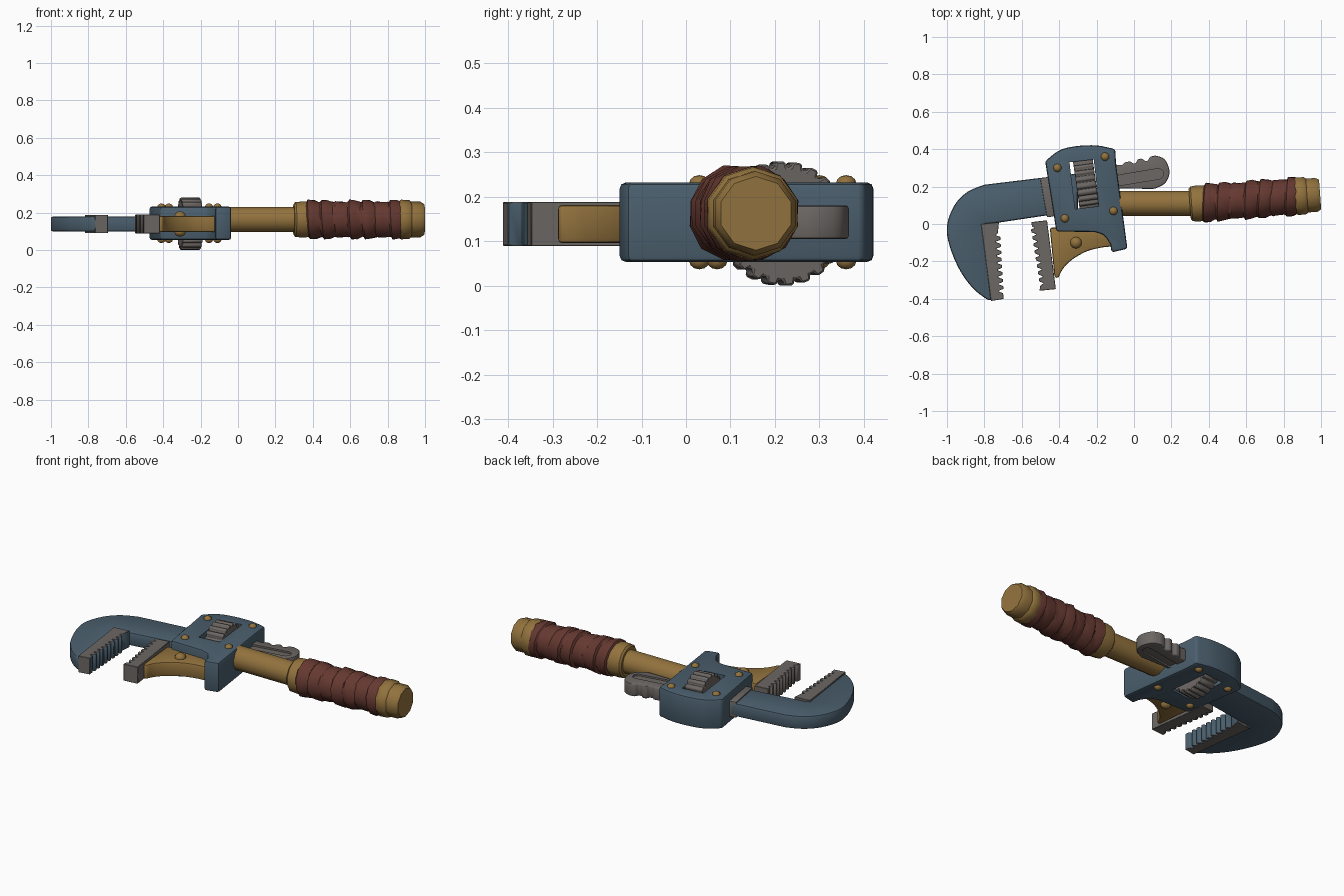
import bpy, bmesh, math
from mathutils import Vector, Matrix

if "Cube" in bpy.data.objects:
    bpy.data.objects.remove(bpy.data.objects["Cube"])


def material(name, rgb):
    m = bpy.data.materials.new(name)
    m.use_nodes = True
    m.diffuse_color = (*rgb, 1)
    m.node_tree.nodes["Principled BSDF"].inputs["Base Color"].default_value = (*rgb, 1)
    return m


BLUE = material("blue steel", (0.07, 0.115, 0.155))
GOLD = material("brass", (0.29, 0.17, 0.048))
GREY = material("grey metal", (0.15, 0.135, 0.125))
GRIP = material("brown leather", (0.13, 0.04, 0.03))
MID = 0.139      # middle height of the flat parts
AXIS_Z = 0.163   # height of the handle axis
TILT = math.radians(8)


def activate(ob):
    bpy.ops.object.select_all(action='DESELECT')
    ob.select_set(True)
    bpy.context.view_layer.objects.active = ob


def smooth(ob):
    activate(ob)
    bpy.ops.object.shade_smooth_by_angle(angle=math.radians(40))


def to_object(name, bm, mat):
    bmesh.ops.recalc_face_normals(bm, faces=bm.faces)
    me = bpy.data.meshes.new(name)
    bm.to_mesh(me)
    bm.free()
    ob = bpy.data.objects.new(name, me)
    bpy.context.collection.objects.link(ob)
    if mat:
        me.materials.append(mat)
    return ob


def prism(name, pts, half, mat, bevel=0.0, mid=MID, segments=2):
    """Extruded outline, centred on height mid, with bevelled edges."""
    bm = bmesh.new()
    face = bm.faces.new([bm.verts.new((x, y, mid - half)) for x, y in pts])
    new = bmesh.ops.extrude_face_region(bm, geom=[face])["geom"]
    bmesh.ops.translate(bm, vec=(0, 0, 2 * half),
                        verts=[v for v in new if isinstance(v, bmesh.types.BMVert)])
    ob = to_object(name, bm, mat)
    if bevel:
        mod = ob.modifiers.new("bevel", 'BEVEL')
        mod.width, mod.segments = bevel, segments
        mod.limit_method, mod.angle_limit = 'ANGLE', math.radians(40)
        activate(ob)
        bpy.ops.object.modifier_apply(modifier="bevel")
    smooth(ob)
    return ob


def cut(ob, cutter):
    mod = ob.modifiers.new("cut", 'BOOLEAN')
    mod.operation, mod.solver, mod.object = 'DIFFERENCE', 'EXACT', cutter
    activate(ob)
    bpy.ops.object.modifier_apply(modifier="cut")
    bpy.data.objects.remove(cutter)
    smooth(ob)


def curve(pts, steps=4):
    """Smooth run through the given points."""
    p = [Vector(q) for q in [pts[0], *pts, pts[-1]]]
    out = []
    for a, b, c, d in zip(p, p[1:], p[2:], p[3:]):
        for i in range(steps):
            t = i / steps
            out.append(tuple(0.5 * (2 * b + (c - a) * t + (2*a - 5*b + 4*c - d) * t**2
                                    + (3*b - a - 3*c + d) * t**3)))
    return out + [tuple(pts[-1])]


def teeth(start, end, count, depth):
    """Saw edge between two points, pushed sideways in x."""
    a, b = Vector(start), Vector(end)
    out = []
    for i in range(count):
        for f, d in ((0.0, 0), (0.25, depth), (0.65, depth), (0.9, 0)):
            q = a.lerp(b, (i + f) / count)
            out.append((q.x + d, q.y))
    return out


def lathe(name, profile, mat, sides=12, slope=0.072, lean=0.0):
    """Turned part along the handle; profile holds (x, radius); lean skews the rings."""
    bm = bmesh.new()
    rings = []
    for k, (x, r) in enumerate(profile):
        ring = []
        for i in range(sides):
            a = math.tau * (i + 0.5) / sides
            wob = 1 + (0.03 * math.sin(3 * a + 2.3 * k) if lean else 0)
            px = x + lean * math.cos(a + 0.5) - slope * r * math.cos(a)
            y = 0.11 + slope * (x - 0.34) + r * wob * math.cos(a)
            ring.append(bm.verts.new((px, y, AXIS_Z + r * wob * math.sin(a))))
        rings.append(ring)
    for r0, r1 in zip(rings, rings[1:]):
        for i in range(sides):
            j = (i + 1) % sides
            bm.faces.new((r0[i], r0[j], r1[j], r1[i]))
    bm.faces.new(rings[0])
    bm.faces.new(rings[-1])
    smooth(to_object(name, bm, mat))


def rivet(name, x, y, z, r, height):
    bm = bmesh.new()
    bmesh.ops.create_uvsphere(bm, u_segments=10, v_segments=6, radius=1)
    bmesh.ops.transform(bm, verts=bm.verts, matrix=Matrix.Translation((x, y, z))
                        @ Matrix.Diagonal((r, r, height, 1)))
    smooth(to_object(name, bm, GOLD))


# Hooked fixed jaw with its arm
hook = curve([(-0.8, 0.21), (-0.89, 0.172), (-0.96, 0.1), (-1.0, -0.01), (-0.985, -0.12),
              (-0.93, -0.25), (-0.855, -0.35), (-0.775, -0.41)])
prism("hook_jaw", [(-0.3, 0.27), (-0.47, 0.25)] + hook
      + [(-0.75, -0.4), (-0.79, 0.0), (-0.72, 0.008), (-0.44, 0.05), (-0.3, 0.07)], 0.04, BLUE, 0.012)

# Toothed insert of the hook: grey plate with blue biting faces
insert = prism("hook_teeth", [(-0.818, 0.0), (-0.722, 0.01), (-0.728, -0.05)]
               + teeth((-0.74, -0.06), (-0.722, -0.36), 8, 0.025)
               + [(-0.72, -0.362), (-0.7, -0.37), (-0.696, -0.4), (-0.765, -0.412)],
               0.049, GREY, 0.003, segments=1)
insert.data.materials.append(BLUE)
for f in insert.data.polygons:
    if f.normal.x > 0.3 and abs(f.normal.z) < 0.5:
        f.material_index = 1

# Sliding jaw and the collar around the arm
prism("sliding_jaw", [(-0.465, 0.02), (-0.55, 0.01), (-0.545, -0.015)]
      + teeth((-0.53, -0.02), (-0.482, -0.32), 8, -0.022)
      + [(-0.502, -0.33), (-0.505, -0.357), (-0.418, -0.348)], 0.05, GREY, 0.004, segments=1)
prism("arm_collar", [(-0.502, 0.245), (-0.44, 0.255), (-0.41, 0.045), (-0.465, 0.035)],
      0.047, GREY, 0.005)

# Brass bracket behind the sliding jaw
prism("bracket", [(-0.45, -0.02), (-0.1, -0.02), (-0.12, -0.12)]
      + curve([(-0.17, -0.125), (-0.25, -0.145), (-0.33, -0.19), (-0.38, -0.24), (-0.405, -0.29)])
      + [(-0.425, -0.285)], 0.043, GOLD, 0.01)

# Housing with its window
housing = prism("housing", curve([(-0.475, 0.335), (-0.4, 0.393), (-0.31, 0.416),
                                  (-0.2, 0.42), (-0.1, 0.4)])
                + [(-0.096, 0.32), (-0.035, -0.132), (-0.12, -0.152)]
                + curve([(-0.126, -0.11), (-0.16, -0.062), (-0.21, -0.043)])
                + [(-0.415, -0.04)], 0.089, BLUE, 0.013, mid=0.143)
cut(housing, prism("window_cutter", [(-0.345, 0.33), (-0.215, 0.345), (-0.188, 0.095), (-0.315, 0.08)],
                   0.2, None))

# Ribbed adjusting wheel
gear = []
for i in range(22):
    for f, r in ((0, 0.14), (0.5, 0.14), (0.62, 0.127), (0.88, 0.127)):
        a = math.tau * (i + f) / 22
        gear.append((r * math.cos(a), r * math.sin(a)))
wheel = prism("adjusting_wheel", gear, 0.053, GREY, 0.004, mid=0, segments=1)
wheel.data.transform(Matrix.Translation((-0.256, 0.215, 0.14)) @ Matrix.Rotation(TILT, 4, 'Z')
                     @ Matrix.Rotation(math.pi / 2, 4, 'Y'))

# Rivets on both faces of the housing and bracket
for n, (x, y) in enumerate([(-0.41, 0.3), (-0.155, 0.36), (-0.37, 0.03), (-0.11, 0.07)]):
    for side, z in (("top", 0.23), ("bottom", 0.056)):
        rivet(f"housing_rivet_{side}_{n}", x, y, z, 0.023, 0.019)
for side, z in (("top", 0.181), ("bottom", 0.097)):
    rivet(f"bracket_knob_{side}", -0.31, -0.1, z, 0.032, 0.026)

# Scalloped tail with a shallow slot on each face
tail = prism("rack_tail", [(-0.15, 0.19), (0.1, 0.188)]
             + curve([(0.115, 0.19), (0.168, 0.22), (0.19, 0.28), (0.165, 0.345), (0.115, 0.366)])
             + [(0.085, 0.36), (0.075, 0.338), (0.06, 0.335), (0.045, 0.35), (0.02, 0.347),
                (0.01, 0.325), (-0.005, 0.322), (-0.02, 0.335), (-0.05, 0.33), (-0.06, 0.315),
                (-0.15, 0.32)], 0.038, GREY, 0.01, mid=0.143)
slot = []
for start, cx, cy in ((math.pi / 2, -0.07, 0.235), (-math.pi / 2, 0.13, 0.268)):
    for i in range(9):
        a = start + math.pi * i / 8 + TILT
        slot.append((cx + 0.028 * math.cos(a), cy + 0.028 * math.sin(a)))
for z in (0.143 + 0.04, 0.143 - 0.04):
    cut(tail, prism("slot_cutter", slot, 0.012, None, mid=z))

# Handle: rod, collar, wrapped grip and end cap
lathe("handle_rod", [(-0.12, 0.069), (0.34, 0.069)], GOLD, slope=0.0)
lathe("handle_collar", [(0.298, 0.085), (0.308, 0.096), (0.345, 0.1), (0.385, 0.096)], GOLD)
wrap = []
bands = 7
for i in range(bands):
    x = 0.372 + 0.515 * i / bands
    bulge = 0.006 * math.sin(2.1 * i + 0.6)
    wrap += [(x, 0.096), (x + 0.008, 0.105 + bulge), (x + 0.04, 0.103 + bulge), (x + 0.068, 0.096)]
lathe("leather_grip", wrap, GRIP, lean=0.014)
lathe("end_cap", [(0.86, 0.098), (0.872, 0.106), (0.915, 0.104), (0.925, 0.095),
                  (0.975, 0.095), (0.995, 0.083)], GOLD, sides=10)
